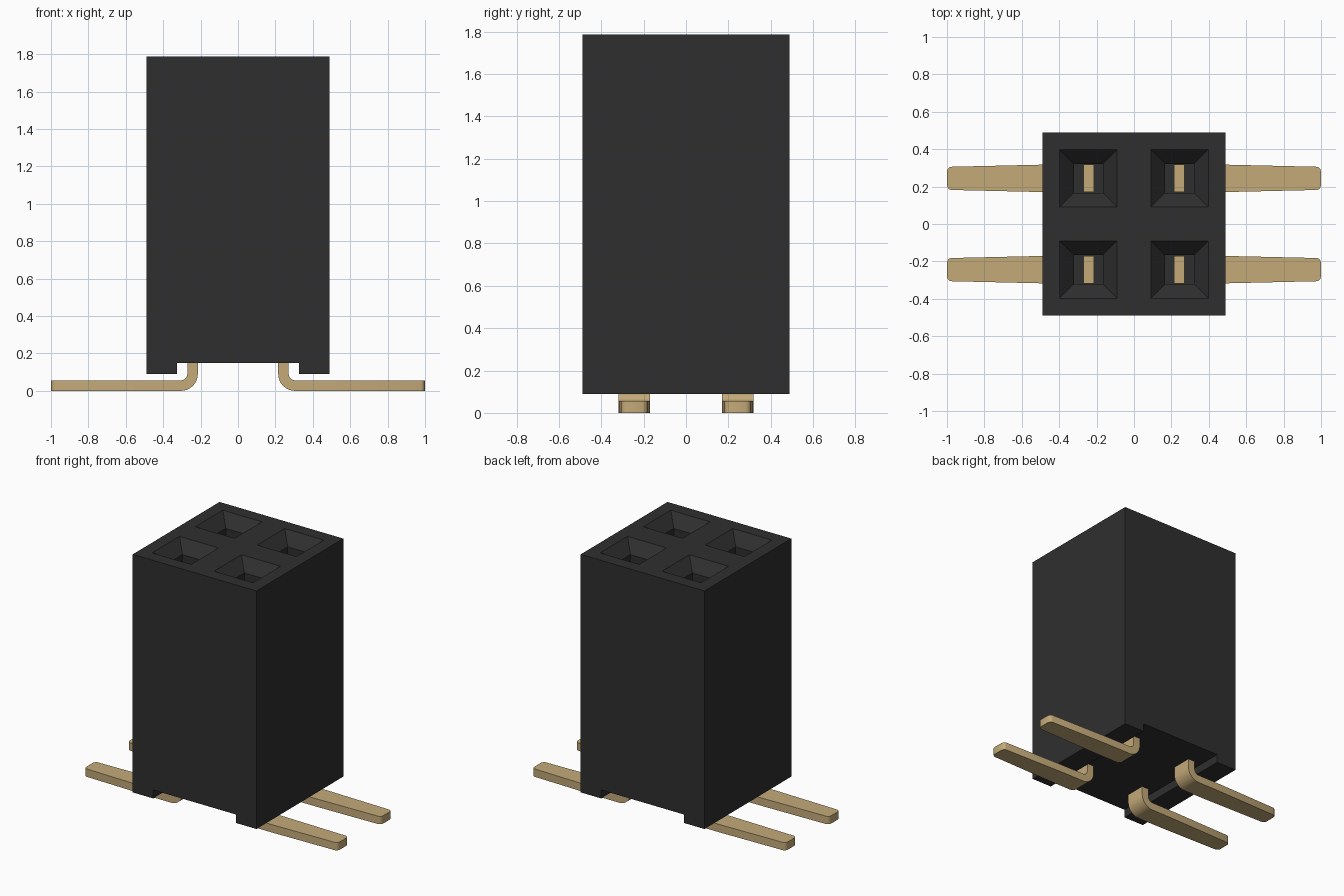
import bpy, bmesh, math

cube = bpy.data.objects.get("Cube")
if cube:
    bpy.data.objects.remove(cube)


def material(name, rgb, rough):
    m = bpy.data.materials.new(name)
    m.use_nodes = True
    m.diffuse_color = (*rgb, 1)
    bsdf = m.node_tree.nodes["Principled BSDF"]
    bsdf.inputs["Base Color"].default_value = (*rgb, 1)
    bsdf.inputs["Roughness"].default_value = rough
    return m


black = material("black plastic", (0.028, 0.028, 0.028), 0.6)
gold = material("gold metal", (0.55, 0.40, 0.19), 0.5)


def make_object(name, bm, mat):
    bmesh.ops.recalc_face_normals(bm, faces=bm.faces)
    mesh = bpy.data.meshes.new(name)
    bm.to_mesh(mesh)
    bm.free()
    mesh.materials.append(mat)
    ob = bpy.data.objects.new(name, mesh)
    bpy.context.collection.objects.link(ob)
    return ob


def loft(bm, rings):
    """Skin a list of equally sized point rings and cap both ends."""
    loops = [[bm.verts.new(p) for p in ring] for ring in rings]
    n = len(loops[0])
    for a, b in zip(loops, loops[1:]):
        for i in range(n):
            j = (i + 1) % n
            bm.faces.new((a[i], a[j], b[j], b[i]))
    bm.faces.new(loops[0])
    bm.faces.new(loops[-1])


W, D, TOP, BOTTOM = 0.488, 0.489, 1.787, 0.09
PITCH = 0.244
CORNERS = [(sx, sy) for sx in (-1, 1) for sy in (-1, 1)]

# Housing: profile with a channel underneath, extruded front to back
profile = [(-W, BOTTOM), (-0.327, BOTTOM), (-0.327, 0.15), (0.327, 0.15),
           (0.327, BOTTOM), (W, BOTTOM), (W, TOP), (-W, TOP)]
bm = bmesh.new()
loft(bm, [[(x, y, z) for x, z in profile] for y in (-D, D)])
housing = make_object("housing", bm, black)

# Socket cutter: square shafts with funnel mouths
bm = bmesh.new()
for sx, sy in CORNERS:
    rings = []
    for z, h in ((0.35, 0.077), (TOP - 0.08, 0.077), (TOP, 0.154), (TOP + 0.02, 0.173)):
        rings.append([(sx * PITCH + a * h, sy * PITCH + b * h, z)
                      for a, b in ((-1, -1), (1, -1), (1, 1), (-1, 1))])
    loft(bm, rings)
cutter = make_object("socket_cutter", bm, black)
cutter.hide_render = True

cut = housing.modifiers.new("sockets", "BOOLEAN")
cut.operation = "DIFFERENCE"
cut.solver = "EXACT"
cut.object = cutter
bpy.context.view_layer.update()
evaluated = housing.evaluated_get(bpy.context.evaluated_depsgraph_get())
housing.data = bpy.data.meshes.new_from_object(evaluated)
housing.modifiers.clear()
bpy.data.objects.remove(cutter)

# Contact pins: bent strips whose foot narrows to a rounded tip
THICK, HALF = 0.056, 0.074
CX, CZ, R_IN = 0.305, 0.09, 0.034
R_OUT = R_IN + THICK


def pin(name, sx, sy):
    # Each station holds inner point, outer point and half width
    stations = [((CX - R_IN, 1.2), (CX - R_OUT, 1.2), HALF)]
    for i in range(9):
        a = math.pi + i * math.pi / 16
        c, s = math.cos(a), math.sin(a)
        stations.append(((CX + R_IN * c, CZ + R_IN * s),
                         (CX + R_OUT * c, CZ + R_OUT * s), HALF))
    for x, h in ((0.5, 0.073), (0.978, 0.062), (0.987, 0.059), (0.995, 0.051), (1.0, 0.038)):
        stations.append(((x, THICK), (x, 0), h))
    rings = []
    for (xi, zi), (xo, zo), h in stations:
        y = sy * PITCH
        rings.append([(sx * xi, y - h, zi), (sx * xi, y + h, zi),
                      (sx * xo, y + h, zo), (sx * xo, y - h, zo)])
    bm = bmesh.new()
    loft(bm, rings)
    return make_object(name, bm, gold)


pins = [pin(f"{'back' if sy > 0 else 'front'}_{'left' if sx > 0 else 'right'}_pin", sx, sy)
        for sx, sy in CORNERS]

# Smooth bends, sharp edges
bpy.ops.object.select_all(action="DESELECT")
for ob in pins:
    ob.select_set(True)
bpy.context.view_layer.objects.active = pins[0]
bpy.ops.object.shade_smooth_by_angle(angle=math.radians(30))
